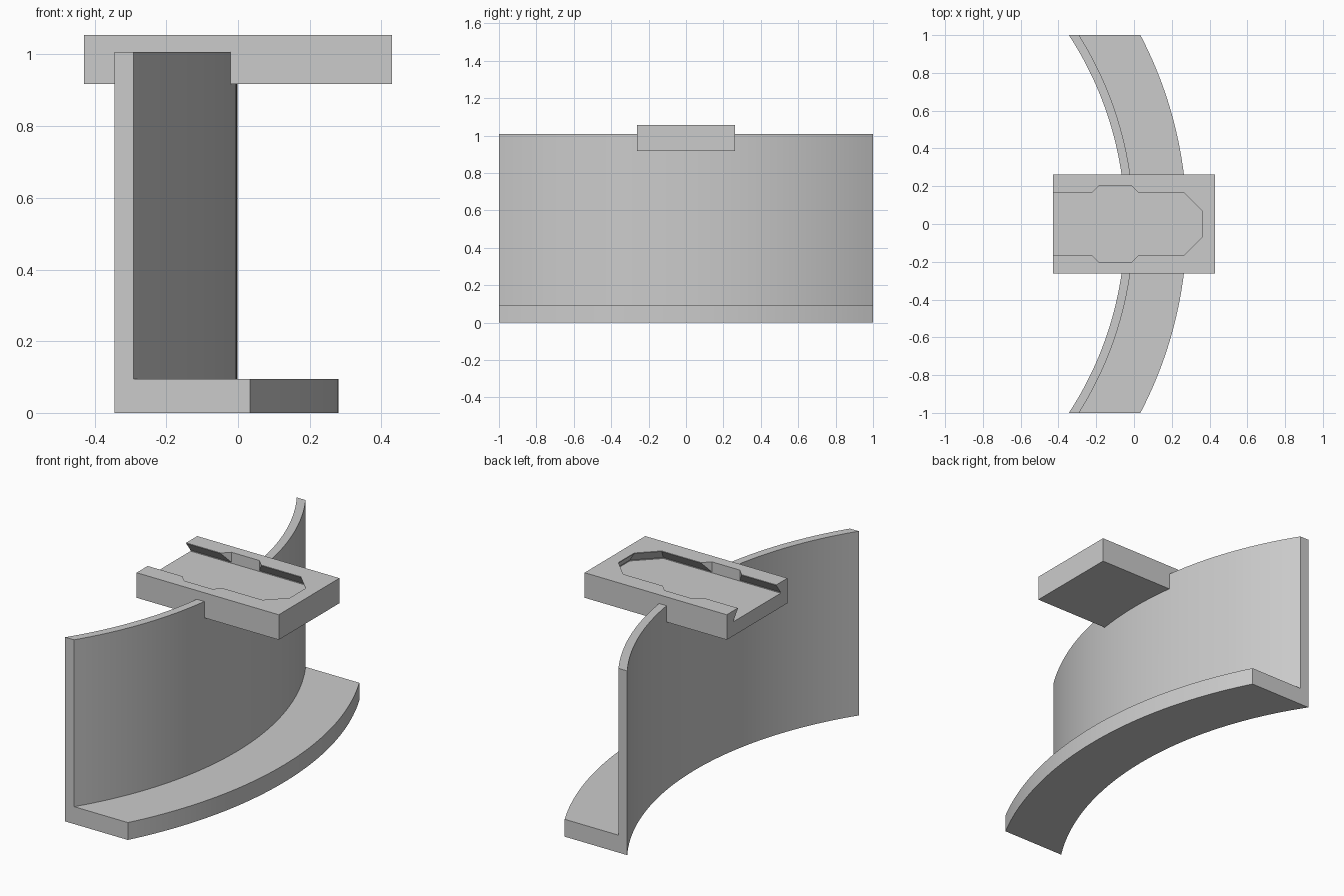
import bpy, bmesh, math

cube = bpy.data.objects.get("Cube")
if cube:
    bpy.data.objects.remove(cube, do_unlink=True)

grey = bpy.data.materials.new("plain_grey")
grey.use_nodes = True
grey.diffuse_color = (0.6, 0.6, 0.6, 1)
grey.node_tree.nodes["Principled BSDF"].inputs["Base Color"].default_value = (0.6, 0.6, 0.6, 1)


def loft(name, rings):
    """Solid through matching closed rings, capped at both ends."""
    bm = bmesh.new()
    loops = [[bm.verts.new(p) for p in ring] for ring in rings]
    n = len(loops[0])
    for a, b in zip(loops, loops[1:]):
        for i in range(n):
            j = (i + 1) % n
            bm.faces.new((a[i], a[j], b[j], b[i]))
    bm.faces.new(loops[0])
    bm.faces.new(loops[-1])
    bmesh.ops.recalc_face_normals(bm, faces=bm.faces)
    mesh = bpy.data.meshes.new(name)
    bm.to_mesh(mesh)
    bm.free()
    mesh.materials.append(grey)
    obj = bpy.data.objects.new(name, mesh)
    bpy.context.collection.objects.link(obj)
    return obj


def activate(obj):
    bpy.ops.object.select_all(action="DESELECT")
    obj.select_set(True)
    bpy.context.view_layer.objects.active = obj


def cut(obj, cutter):
    mod = obj.modifiers.new("cut", "BOOLEAN")
    mod.operation = "DIFFERENCE"
    mod.solver = "EXACT"
    mod.object = cutter
    activate(obj)
    bpy.ops.object.modifier_apply(modifier=mod.name)


# Curved wall with foot flange: an L section of (radius, height) swept along y
CENTRE_X = -1.875
INNER, OUTER, FOOT = 1.828, 1.873, 2.155
section = [(INNER, 0), (FOOT, 0), (FOOT, 0.095), (OUTER, 0.095), (OUTER, 1.007), (INNER, 1.007)]
STEPS = 48
ys = [-1 + 2 * i / STEPS for i in range(STEPS + 1)]
bracket = loft("curved_wall_and_foot",
               [[(CENTRE_X + math.sqrt(r * r - y * y), y, z) for r, z in section] for y in ys])

# Mounting plate on top of the wall
TOP, BOTTOM = 1.055, 0.918
outline = [(-0.43, -0.262), (0.43, -0.262), (0.43, 0.262), (-0.43, 0.262)]
plate = loft("mounting_plate", [[(x, y, z) for x, y in outline] for z in (BOTTOM, TOP)])

# Undercut slot, open at the -x end, with a half-octagon far end
FLOOR = 0.995
WIDE, NARROW = 0.204, 0.166
FLAT = math.tan(math.pi / 8)


def slot_ring(r, z, end_x=0.195):
    half = [(-0.6, r), (end_x + r * FLAT, r), (end_x + r, r * FLAT)]
    return [(x, y, z) for x, y in half] + [(x, -y, z) for x, y in reversed(half)]


slot = loft("slot_cutter", [slot_ring(WIDE, FLOOR), slot_ring(WIDE, FLOOR + 0.005),
                            slot_ring(NARROW, TOP - 0.003), slot_ring(NARROW, TOP + 0.05)])


# Octagonal entry that opens the slot to its full width
def octagon(r, z, cx=-0.098):
    k = r / math.cos(math.pi / 8)
    angles = [math.pi / 8 + i * math.pi / 4 for i in range(8)]
    return [(cx + k * math.cos(a), k * math.sin(a), z) for a in angles]


entry = loft("entry_cutter", [octagon(WIDE, FLOOR), octagon(WIDE, TOP + 0.06)])

for cutter in (slot, entry):
    cut(plate, cutter)
    cut(bracket, cutter)
for cutter in (slot, entry):
    bpy.data.objects.remove(cutter, do_unlink=True)

# Smooth the curved faces, keep edges crisp
activate(bracket)
bpy.ops.object.shade_smooth_by_angle(angle=math.radians(30))
